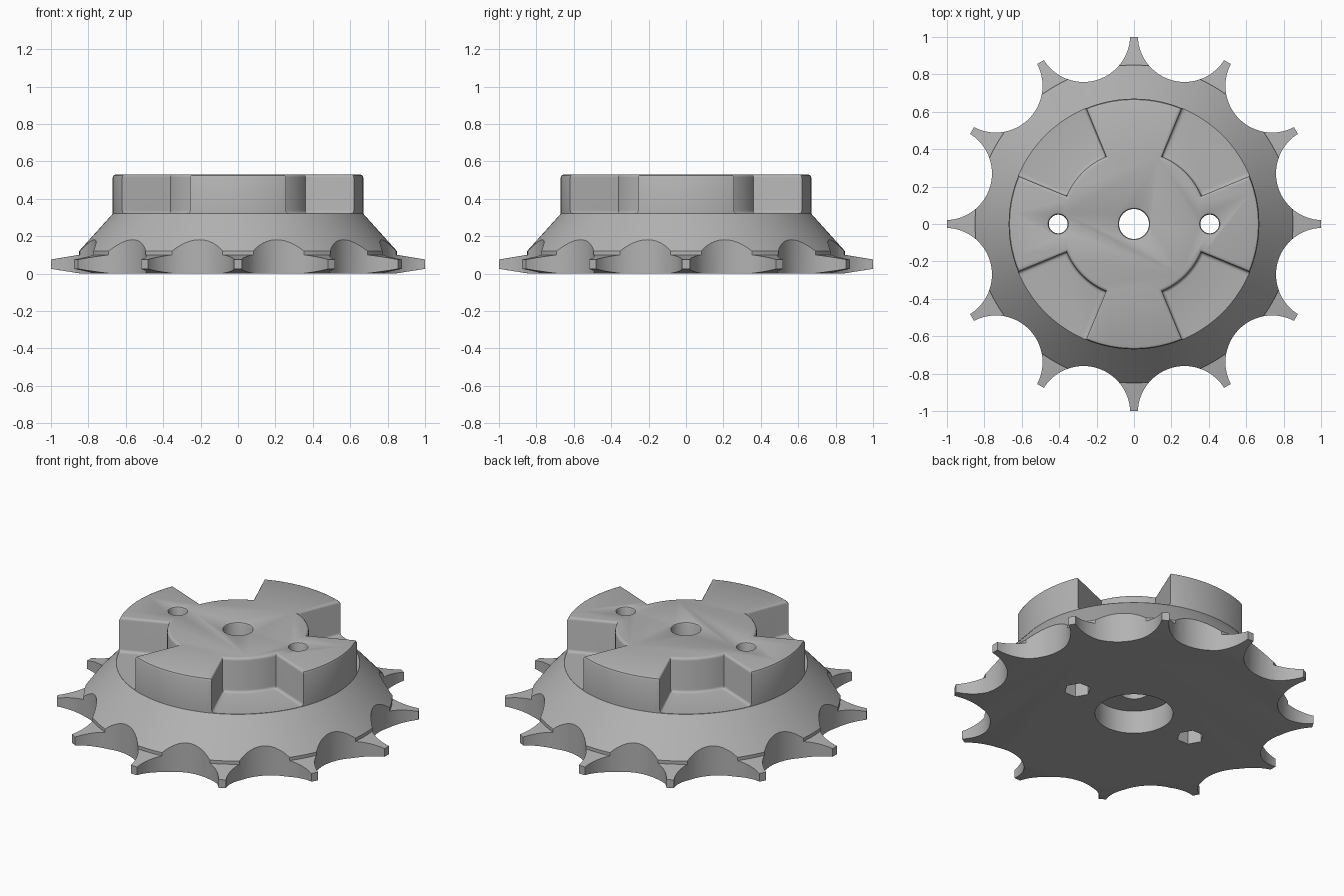
import bpy, bmesh
from math import sin, cos, asin, pi, radians, tau

cube = bpy.data.objects.get("Cube")
if cube:
    bpy.data.objects.remove(cube, do_unlink=True)


def loft(bm, rings):
    """Close a stack of equal-length point rings into a solid."""
    loops = [[bm.verts.new(p) for p in ring] for ring in rings]
    n = len(loops[0])
    for low, high in zip(loops, loops[1:]):
        for i in range(n):
            j = (i + 1) % n
            bm.faces.new((low[i], low[j], high[j], high[i]))
    bm.faces.new(loops[0][::-1])
    bm.faces.new(loops[-1])


def circle(r, z, cx=0, cy=0, n=48):
    return [(cx + r * cos(tau * i / n), cy + r * sin(tau * i / n), z) for i in range(n)]


def hexagon(r, z, cx, n=48):
    points = []
    for i in range(n):
        a = tau * i / n
        d = r * cos(pi / 6) / cos(a % (pi / 3) - pi / 6)
        points.append((cx + d * cos(a), d * sin(a), z))
    return points


def sector(grow, z, mid, n=20):
    """Ring-sector outline, offset outwards by grow."""
    inner, outer, half = 0.39 - grow, 0.9, radians(22.5)
    h_in, h_out = half + asin(grow / inner), half + asin(grow / outer)
    polar = [(inner, mid + h_in * (1 - 2 * i / n)) for i in range(n + 1)]
    polar += [(outer, mid - h_out), (outer, mid), (outer, mid + h_out)]
    return [(r * cos(a), r * sin(a), z) for r, a in polar]


def make_object(name, bm):
    bmesh.ops.recalc_face_normals(bm, faces=bm.faces)
    mesh = bpy.data.meshes.new(name)
    bm.to_mesh(mesh)
    bm.free()
    obj = bpy.data.objects.new(name, mesh)
    bpy.context.collection.objects.link(obj)
    return obj


# Turned blank: tapered tooth rim, cone and hub with a rounded edge
TOP, FLOOR, FILLET = 0.53, 0.322, 0.016
bm = bmesh.new()
profile = [(0.84, 0), (1, 0.025), (1, 0.075), (0.85, 0.1), (0.85, 0.12), (0.67, 0.32),
           (0.67, TOP - FILLET), (0.665, TOP - 0.005), (0.67 - FILLET, TOP)]
loft(bm, [circle(r, z, n=144) for r, z in profile])
body = make_object("sprocket_hub", bm)

bm = bmesh.new()
# Round gullets between the twelve teeth
for k in range(12):
    a = radians(15 + 30 * k)
    loft(bm, [circle(0.25, z, 1.045 * cos(a), 1.045 * sin(a), 64) for z in (-0.1, 0.3)])

# Four pockets with rounded floor and rim
steps = [radians(d) for d in (0, 30, 60, 90)]
for k in range(4):
    mid = radians(45 + 90 * k)
    rings = [sector(-FILLET * (1 - sin(t)), FLOOR + FILLET * (1 - cos(t)), mid) for t in steps]
    rings += [sector(FILLET * (1 - cos(t)), TOP - FILLET * (1 - sin(t)), mid) for t in steps]
    loft(bm, rings + [sector(FILLET, 0.6, mid)])

# Centre bore with a wide recess underneath
def hole_rings(r, cx=0):
    lip = 0.012
    return [circle(r, 0.14, cx), circle(r, TOP - lip, cx),
            circle(r + 0.004, TOP - 0.004, cx), circle(r + lip, TOP, cx),
            circle(r + lip, 0.6, cx)]


loft(bm, [circle(0.215, -0.1), circle(0.215, 0.14)] + hole_rings(0.08))

# Two bolt holes with hexagonal nut recesses underneath
for x in (-0.405, 0.405):
    loft(bm, [hexagon(0.075, -0.1, x), hexagon(0.075, 0.14, x)] + hole_rings(0.05, x))
cutter = make_object("cutter", bm)
cutter.hide_render = True

# Cut the blank
cut = body.modifiers.new("cut", 'BOOLEAN')
cut.operation = 'DIFFERENCE'
cut.solver = 'EXACT'
cut.object = cutter
bpy.ops.object.select_all(action='DESELECT')
bpy.context.view_layer.objects.active = body
body.select_set(True)
bpy.ops.object.modifier_apply(modifier=cut.name)
bpy.data.objects.remove(cutter, do_unlink=True)

# Plain grey finish
grey = bpy.data.materials.new("plain_grey")
grey.use_nodes = True
colour = (0.45, 0.45, 0.45, 1)
grey.diffuse_color = colour
grey.node_tree.nodes["Principled BSDF"].inputs["Base Color"].default_value = colour
body.data.materials.clear()
body.data.materials.append(grey)
for face in body.data.polygons:
    face.material_index = 0
bpy.ops.object.shade_smooth_by_angle(angle=radians(32))
